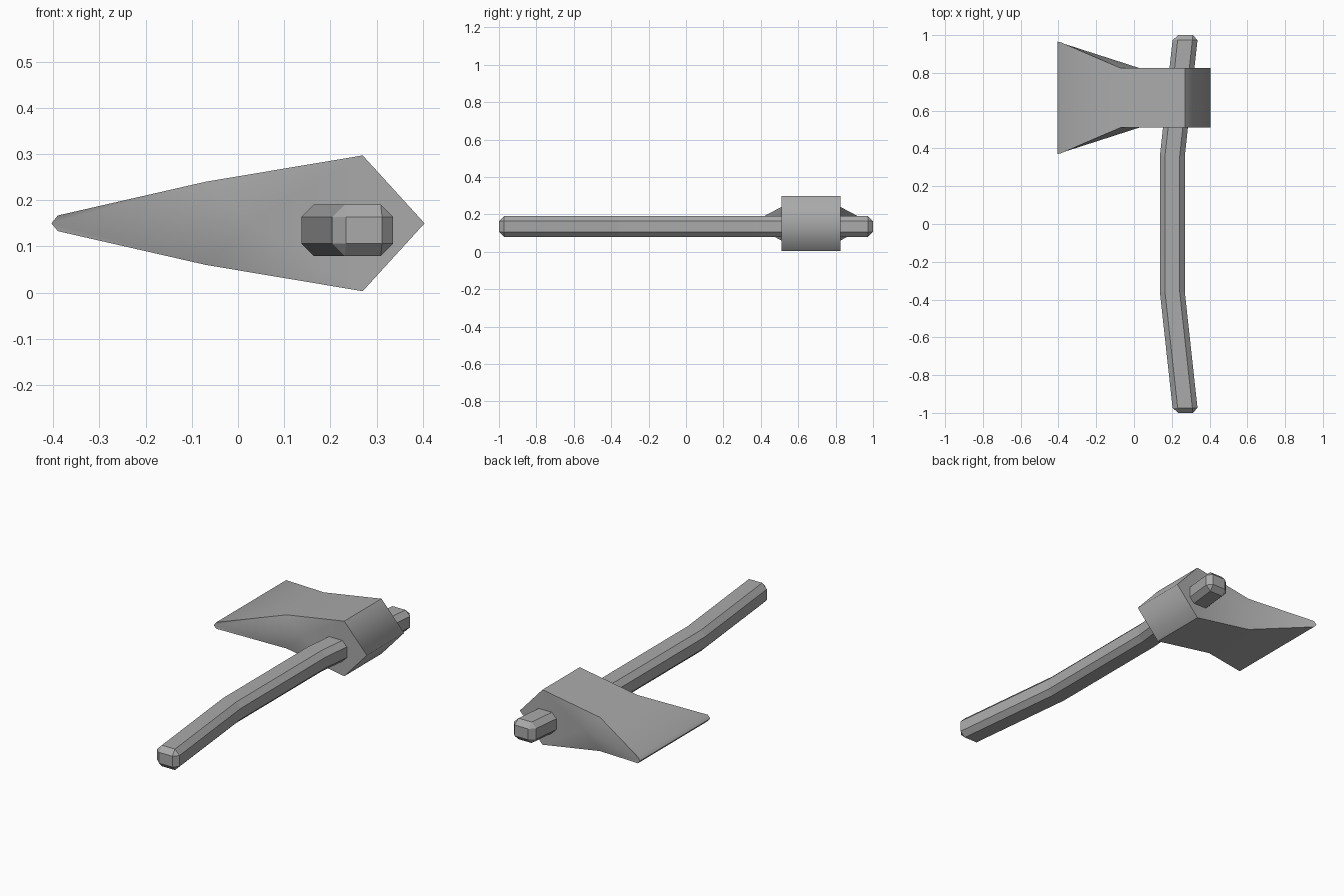
import bpy, bmesh
from math import radians

if "Cube" in bpy.data.objects:
    bpy.data.objects.remove(bpy.data.objects["Cube"])

# One flat grey for the whole tool
grey = bpy.data.materials.new("plain_grey")
grey.use_nodes = True
colour = (0.4, 0.4, 0.4, 1)
grey.diffuse_color = colour
grey.node_tree.nodes["Principled BSDF"].inputs["Base Color"].default_value = colour

MID_Y, MID_Z = 0.668, 0.15


def finish(name, bm):
    bmesh.ops.recalc_face_normals(bm, faces=bm.faces)
    mesh = bpy.data.meshes.new(name)
    bm.to_mesh(mesh)
    bm.free()
    mesh.materials.append(grey)
    obj = bpy.data.objects.new(name, mesh)
    bpy.context.collection.objects.link(obj)
    return obj


# Axe head: outline points as (x, half width, half height), from edge to poll
edge, bevel, neck, shoulder, poll = (
    (-0.404, 0.297, 0), (-0.39, 0.295, 0.017), (-0.07, 0.157, 0.09),
    (0.27, 0.157, 0.147), (0.404, 0.157, 0))
ridge = (0.03, 0.157, 0)

bm = bmesh.new()
made = {}


def vert(point, side, up):
    x, w, h = point
    key = (x, side, up if h else 0)
    if key not in made:
        made[key] = bm.verts.new((x, MID_Y + side * w, MID_Z + up * h))
    return made[key]


outline = (edge, bevel, neck, shoulder, poll)
for up in (-1, 1):
    # broad cheeks running across the head
    for a, b in zip(outline, outline[1:]):
        bm.faces.new([vert(a, -1, up), vert(b, -1, up), vert(b, 1, up), vert(a, 1, up)])
    # flaring sides of the blade
    for side in (-1, 1):
        bm.faces.new([vert(p, side, up) for p in (edge, bevel, neck)])
        bm.faces.new([vert(p, side, up) for p in (edge, neck, ridge)])
# flat sides around the handle
for side in (-1, 1):
    bm.faces.new([vert(ridge, side, 1), vert(neck, side, 1), vert(shoulder, side, 1),
                  vert(poll, side, 1), vert(shoulder, side, -1), vert(neck, side, -1)])
bmesh.ops.recalc_face_normals(bm, faces=bm.faces)
for f in bm.faces:
    f.smooth = True
for e in bm.edges:
    at_poll = all(v.co.x > 0.4 for v in e.verts)
    e.smooth = at_poll or e.calc_face_angle(0) < radians(50)
finish("axe_head", bm)

# Handle: bent bar with chamfered edges, as (x, y) stations
bm = bmesh.new()
rings = []
for x, y in ((0.273, -1), (0.203, -0.36), (0.203, 0.36), (0.273, 1)):
    rings.append([bm.verts.new((x + dx * 0.066, y, 0.135 + dz * 0.056))
                  for dx, dz in ((-1, -1), (1, -1), (1, 1), (-1, 1))])
for a, b in zip(rings, rings[1:]):
    for i in range(4):
        j = (i + 1) % 4
        bm.faces.new([a[i], a[j], b[j], b[i]])
bm.faces.new(rings[0])
bm.faces.new(rings[-1])
handle = finish("handle", bm)
chamfer = handle.modifiers.new("chamfer", "BEVEL")
chamfer.width = 0.027
chamfer.segments = 1
chamfer.limit_method = "ANGLE"
chamfer.angle_limit = radians(40)
